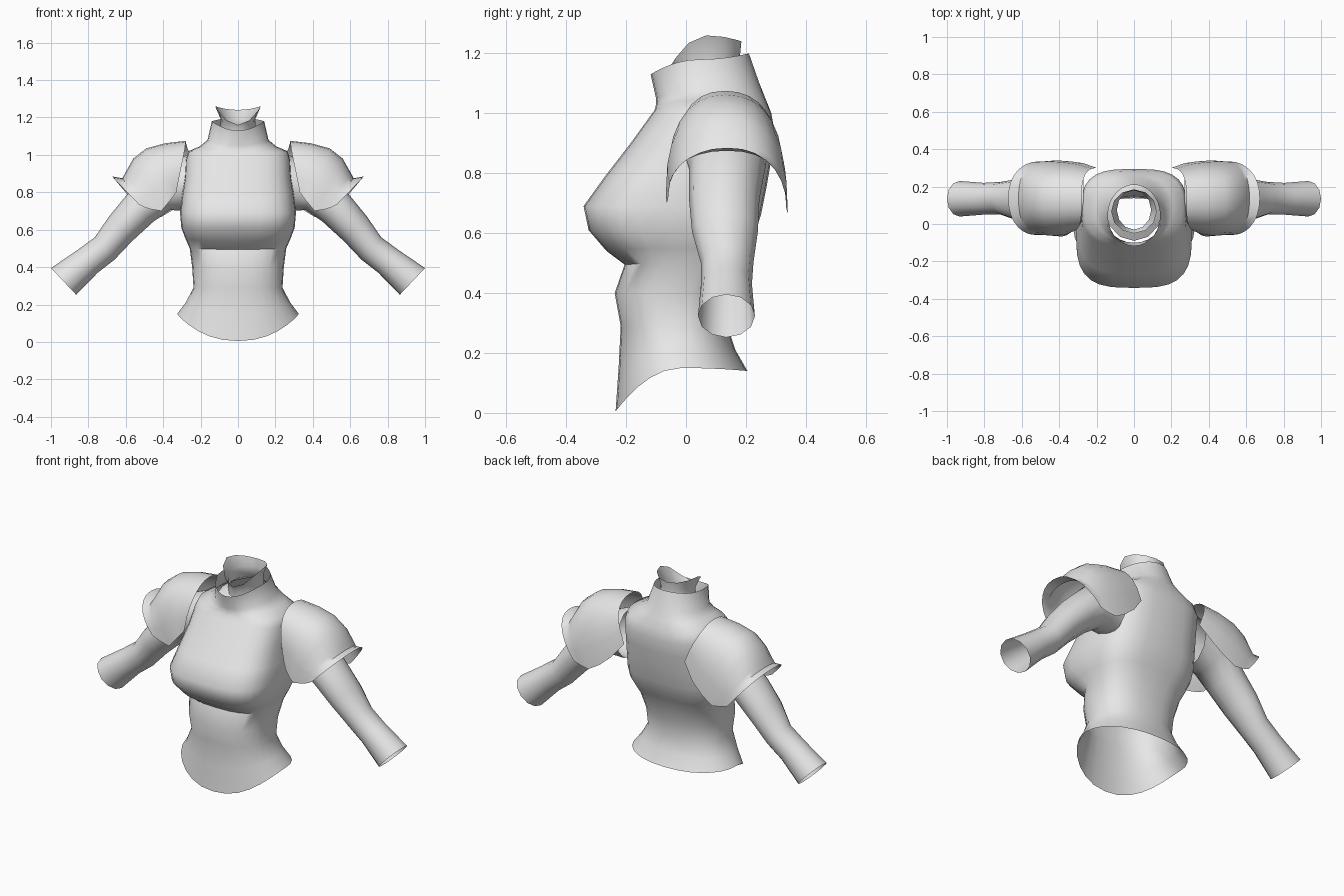
import bpy, bmesh, math

if "Cube" in bpy.data.objects:
    bpy.data.objects.remove(bpy.data.objects["Cube"])

cloth = bpy.data.materials.new("grey_cloth")
cloth.diffuse_color = (0.8, 0.8, 0.8, 1)
cloth.use_nodes = True
cloth.node_tree.nodes["Principled BSDF"].inputs["Base Color"].default_value = cloth.diffuse_color


def spow(v, p):
    return math.copysign(abs(v) ** p, v)


def loft(name, rings, closed=True, mirror=False, angle=50):
    """Skin a list of equal-length point rings, leaving both ends open."""
    bm = bmesh.new()
    rows = [[bm.verts.new(p) for p in r] for r in rings]
    n = len(rows[0])
    for a, b in zip(rows, rows[1:]):
        for i in range(n if closed else n - 1):
            j = (i + 1) % n
            bm.faces.new((a[i], a[j], b[j], b[i]))
    me = bpy.data.meshes.new(name)
    bm.to_mesh(me)
    bm.free()
    me.materials.append(cloth)
    ob = bpy.data.objects.new(name, me)
    bpy.context.collection.objects.link(ob)
    bpy.ops.object.select_all(action='DESELECT')
    ob.select_set(True)
    bpy.context.view_layer.objects.active = ob
    bpy.ops.object.shade_smooth_by_angle(angle=math.radians(angle))
    if mirror:
        ob.modifiers.new("mirror", 'MIRROR').use_mirror_merge = False
    return ob


def body_ring(zf, zs, zb, w, yf, yb, n=2.0, sides=28):
    """Rounded section whose front, side and back have their own heights."""
    pts = []
    for i in range(sides):
        a = 2 * math.pi * i / sides
        c, s = math.cos(a), math.sin(a)
        u, v = spow(c, 2 / n), spow(s, 2 / n)
        mid, half = (yf + yb) / 2, (yb - yf) / 2
        z = zs + ((zb if s > 0 else zf) - zs) * v * v
        pts.append((w * u, mid + half * v, z))
    return pts


# Bodice: hem, waist, bust, shoulders and standing collar
loft("bodice", [body_ring(*r) for r in (
    (.005, .15, .14, .325, -.235, .205, 2.2),
    (.15, .21, .21, .28, -.225, .165, 2.3),
    (.29, .29, .29, .238, -.218, .138, 2.4),
    (.40, .40, .40, .245, -.238, .15, 2.5),
    (.495, .50, .50, .258, -.205, .18, 2.7),
    (.54, .55, .55, .28, -.265, .205, 3.0),
    (.61, .61, .60, .303, -.325, .23, 3.2),
    (.69, .69, .66, .31, -.342, .25, 3.2),
    (.79, .78, .76, .30, -.27, .27, 3.0),
    (.90, .88, .86, .285, -.185, .287, 3.0),
    (.99, .97, .94, .28, -.12, .295, 3.0),
    (1.01, 1.02, 1.0, .265, -.105, .285, 2.8),
    (1.03, 1.045, 1.05, .205, -.10, .265, 2.4),
    (1.05, 1.08, 1.10, .163, -.10, .245, 2.1),
    (1.13, 1.18, 1.20, .14, -.118, .21, 2.0),
)])

# Neck lining: closes against the collar and flares out at the top
loft("neck_lining", [body_ring(*r, sides=12) for r in (
    (1.05, 1.08, 1.10, .15, -.09, .23),
    (1.08, 1.12, 1.13, .095, -.03, .185),
    (1.12, 1.19, 1.19, .092, -.03, .18),
    (1.16, 1.26, 1.24, .122, -.05, .185),
)])


def sleeve_ring(xt, zt, xb, zb, y0, y1, sides=12):
    """Oval section between an upper and a lower outline point."""
    pts = []
    for i in range(sides):
        a = 2 * math.pi * i / sides
        k = (1 + math.cos(a)) / 2
        pts.append((xb + (xt - xb) * k, (y0 + y1) / 2 + (y1 - y0) / 2 * math.sin(a),
                    zb + (zt - zb) * k))
    return pts


# Sleeves
loft("sleeves", [sleeve_ring(*r) for r in (
    (.27, 1.0, .27, .70, .0, .27),
    (.45, .93, .36, .705, .01, .265),
    (.60, .78, .45, .645, .01, .245),
    (.69, .67, .565, .54, .02, .24),
    (.765, .56, .66, .44, .05, .225),
    (.86, .49, .75, .37, .05, .22),
    (1.0, .395, .865, .252, .04, .23),
)], mirror=True)


def cap_arch(rx, rz, fx, fy, fz, bx, by, bz, p=.75, steps=14):
    """Arch from a front corner over a ridge point to a back corner."""
    pts = []
    for i in range(steps + 1):
        a = math.pi * i / steps
        k, s = (1 - spow(math.cos(a), .9)) / 2, abs(math.sin(a)) ** p
        x, z = fx + (bx - fx) * k, fz + (bz - fz) * k
        pts.append((x + (rx - x) * s, fy + (by - fy) * k, z + (rz - z) * s))
    return pts


# Shoulder caps with a flared outer rim
loft("shoulder_caps", [cap_arch(*r) for r in (
    (.28, 1.075, .33, -.04, .80, .20, .30, .86),
    (.39, 1.062, .36, -.06, .76, .27, .325, .77),
    (.49, 1.035, .385, -.067, .73, .34, .335, .71),
    (.56, .98, .41, -.065, .70, .41, .34, .668),
    (.605, .90, .47, -.06, .71, .46, .337, .675),
    (.618, .875, .50, -.06, .72, .48, .335, .68),
    (.673, .885, .53, -.058, .735, .51, .335, .69, 1.0),
)], closed=False, mirror=True)
